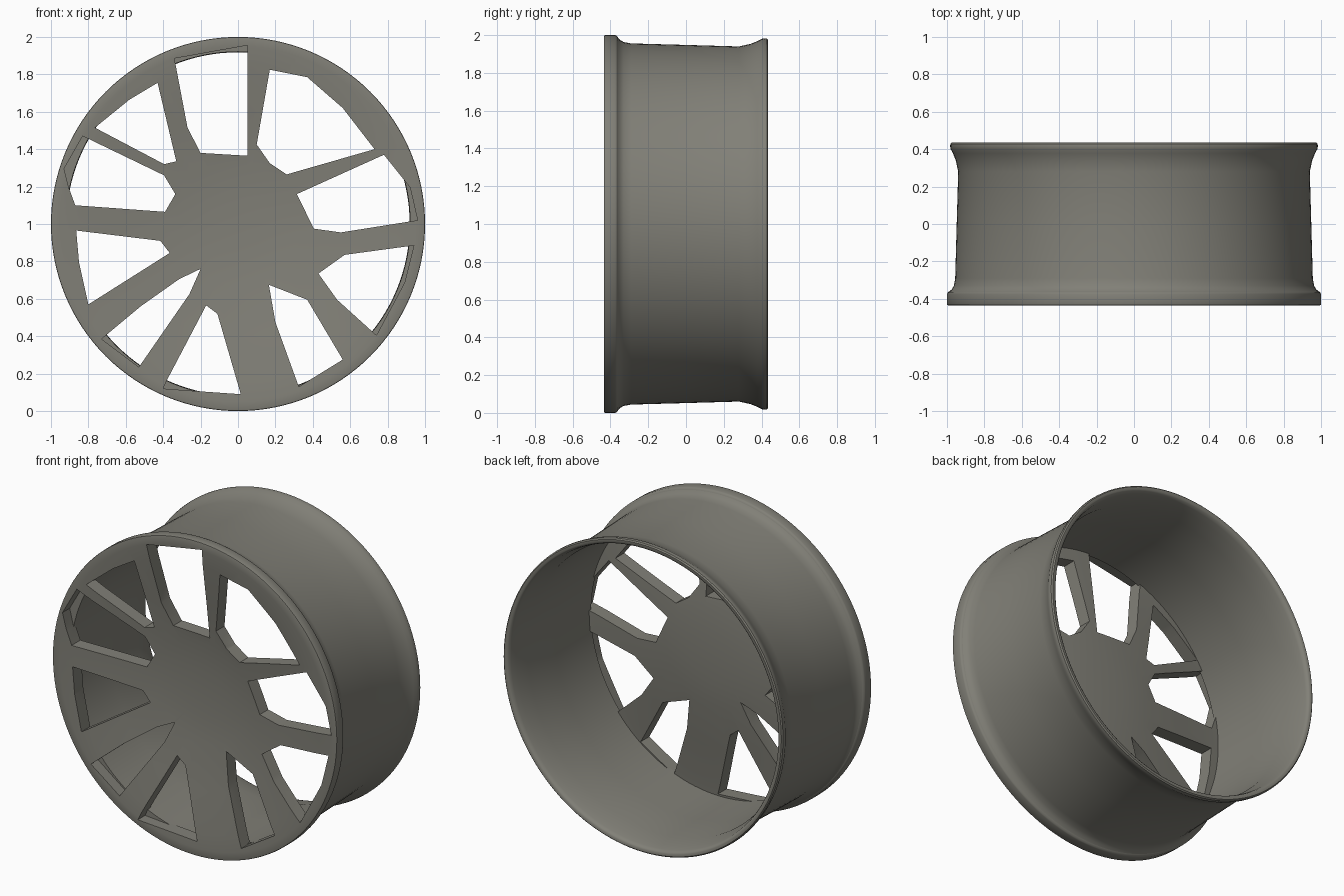
import bpy, bmesh, math

if "Cube" in bpy.data.objects:
    bpy.data.objects.remove(bpy.data.objects["Cube"])

SEG = 128
CZ = 1.0  # height of the wheel axis

# Dark warm grey metal
metal = bpy.data.materials.new("dark_metal")
metal.diffuse_color = (0.22, 0.215, 0.185, 1)
metal.use_nodes = True
metal.node_tree.nodes["Principled BSDF"].inputs["Base Color"].default_value = metal.diffuse_color


def finish(bm, name):
    bmesh.ops.recalc_face_normals(bm, faces=bm.faces)
    me = bpy.data.meshes.new(name)
    bm.to_mesh(me)
    bm.free()
    me.materials.append(metal)
    ob = bpy.data.objects.new(name, me)
    bpy.context.collection.objects.link(ob)
    return ob


def lathe(name, profile, closed):
    """Revolve (radius, y) points about the wheel axis."""
    bm = bmesh.new()
    rings = []
    for r, y in profile:
        if r == 0:
            rings.append([bm.verts.new((0, y, CZ))] * SEG)
        else:
            rings.append([bm.verts.new((r * math.cos(2 * math.pi * i / SEG), y,
                                        CZ + r * math.sin(2 * math.pi * i / SEG)))
                          for i in range(SEG)])
    pairs = list(zip(rings, rings[1:]))
    if closed:
        pairs.append((rings[-1], rings[0]))
    for a, b in pairs:
        for i in range(SEG):
            j = (i + 1) % SEG
            quad = list(dict.fromkeys((a[i], a[j], b[j], b[i])))
            bm.faces.new(quad)
    return finish(bm, name)


def smooth(ob):
    bpy.ops.object.select_all(action='DESELECT')
    ob.select_set(True)
    bpy.context.view_layer.objects.active = ob
    bpy.ops.object.shade_smooth_by_angle(angle=math.radians(40))


# Barrel: thin shell with a flared, rounded back lip
barrel = lathe("barrel", [
    (0.989, -0.362), (0.975, -0.350), (0.963, -0.330), (0.956, -0.290), (0.948, 0.0),
    (0.940, 0.280), (0.953, 0.340), (0.968, 0.378), (0.980, 0.400), (0.983, 0.415),
    (0.982, 0.428), (0.975, 0.435), (0.960, 0.435), (0.950, 0.428), (0.943, 0.410),
    (0.935, 0.370), (0.918, 0.280), (0.919, 0.0), (0.921, -0.290), (0.921, -0.362)], True)
smooth(barrel)

# Dished face plate with the front rim edge
face = lathe("spoke_face", [
    (0, -0.335), (0.15, -0.337), (0.32, -0.348), (0.6, -0.387), (0.85, -0.425),
    (0.95, -0.434), (0.992, -0.435), (0.998, -0.433), (1.0, -0.428), (1.0, -0.374),
    (0.997, -0.367), (0.989, -0.361), (0.960, -0.347), (0.92, -0.343),
    (0.85, -0.337), (0.6, -0.301), (0.32, -0.263), (0.15, -0.252), (0, -0.250)], False)

# Window outlines between the spokes (x, z)
windows = [
    [(-.34, 1.89), (.05, 1.96), (.05, 1.37), (-.20, 1.385), (-.27, 1.52)],
    [(.17, 1.83), (.37, 1.79), (.56, 1.625), (.73, 1.405), (.26, 1.27), (.17, 1.33), (.10, 1.43)],
    [(.78, 1.375), (.92, 1.20), (.96, 1.025), (.55, .96), (.405, .98), (.315, 1.165)],
    [(.94, .89), (.89, .69), (.74, .41), (.53, .60), (.43, .74), (.57, .84)],
    [(.165, .68), (.37, .60), (.56, .28), (.325, .135), (.20, .48)],
    [(-.17, .57), (-.11, .525), (.015, .095), (-.20, .11), (-.40, .125), (-.38, .17)],
    [(-.20, .765), (-.26, .63), (-.53, .24), (-.73, .39), (-.52, .565), (-.315, .71)],
    [(-.865, .97), (-.415, .915), (-.365, .85), (-.80, .575), (-.85, .80)],
    [(-.83, 1.475), (-.395, 1.265), (-.335, 1.165), (-.39, 1.07), (-.87, 1.105),
     (-.905, 1.20), (-.93, 1.30)],
    [(-.43, 1.76), (-.33, 1.34), (-.395, 1.325), (-.765, 1.52), (-.58, 1.67)],
]
bm = bmesh.new()
for pts in windows:
    f = bm.faces.new([bm.verts.new((x, -0.6, z - 0.005)) for x, z in pts])
    ext = bmesh.ops.extrude_face_region(bm, geom=[f], use_keep_orig=True)
    bmesh.ops.translate(bm, vec=(0, 0.5, 0),
                        verts=[v for v in ext["geom"] if isinstance(v, bmesh.types.BMVert)])
cutter = finish(bm, "window_cutter")
cutter.hide_render = True

# Cut the windows, then discard the cutter
mod = face.modifiers.new("windows", 'BOOLEAN')
mod.operation = 'DIFFERENCE'
mod.solver = 'EXACT'
mod.object = cutter
bpy.ops.object.select_all(action='DESELECT')
face.select_set(True)
bpy.context.view_layer.objects.active = face
bpy.context.view_layer.update()
bpy.ops.object.modifier_apply(modifier=mod.name)
bpy.data.objects.remove(cutter, do_unlink=True)
smooth(face)
